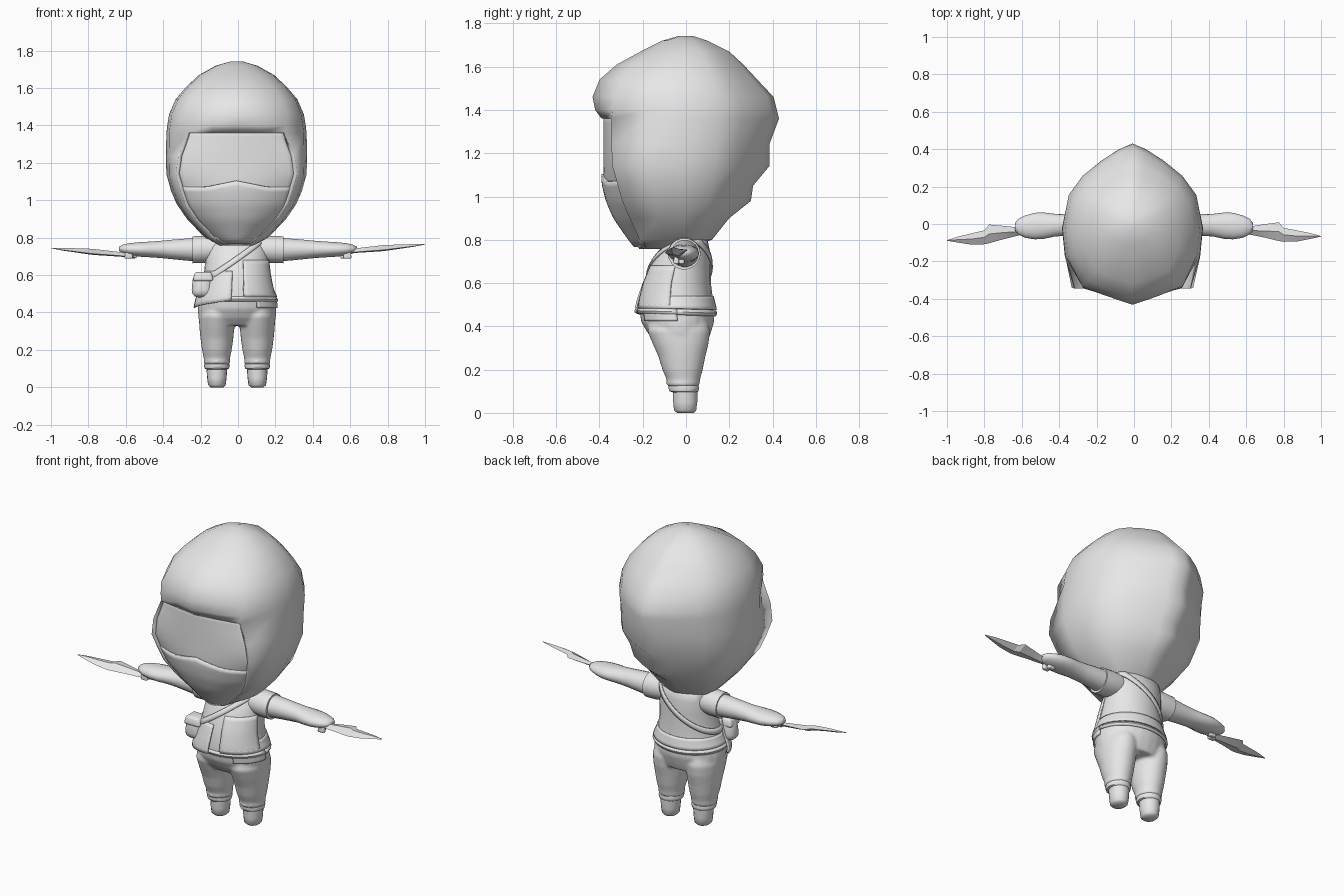
import bpy, bmesh, math
from mathutils import Vector

if "Cube" in bpy.data.objects:
    bpy.data.objects.remove(bpy.data.objects["Cube"])

mat = bpy.data.materials.new("plain_grey")
mat.diffuse_color = (0.8, 0.8, 0.8, 1)
mat.use_nodes = True
mat.node_tree.nodes["Principled BSDF"].inputs["Base Color"].default_value = mat.diffuse_color


def finish(name, bm, angle=40, thick=0.0, offset=-1, voxel=0.0):
    bmesh.ops.recalc_face_normals(bm, faces=bm.faces)
    me = bpy.data.meshes.new(name)
    bm.to_mesh(me)
    bm.free()
    me.materials.append(mat)
    ob = bpy.data.objects.new(name, me)
    bpy.context.collection.objects.link(ob)
    if thick:
        m = ob.modifiers.new("thickness", 'SOLIDIFY')
        m.thickness, m.offset = thick, offset
    if voxel:
        m = ob.modifiers.new("merge", 'REMESH')
        m.mode, m.voxel_size, m.use_smooth_shade = 'VOXEL', voxel, True
        m = ob.modifiers.new("soften", 'SMOOTH')
        m.factor, m.iterations = .5, 6
        return ob
    bpy.ops.object.select_all(action='DESELECT')
    ob.select_set(True)
    bpy.context.view_layer.objects.active = ob
    bpy.ops.object.shade_smooth_by_angle(angle=math.radians(angle))
    return ob


def add_rows(bm, rows, wrap=False, caps=False, keep=lambda r, c: True):
    """Join rows of points with quads; wrap closes each row into a ring."""
    vs = [[bm.verts.new(p) for p in row] for row in rows]
    n = len(rows[0])
    for r in range(len(rows) - 1):
        for c in range(n if wrap else n - 1):
            d = (c + 1) % n
            if keep(r, c):
                bm.faces.new((vs[r][c], vs[r][d], vs[r + 1][d], vs[r + 1][c]))
    if caps:
        bm.faces.new(vs[0])
        bm.faces.new(vs[-1])
    bmesh.ops.delete(bm, geom=[v for v in bm.verts if not v.link_faces], context='VERTS')


def skin(name, rows, wrap=False, caps=False, keep=lambda r, c: True, **kw):
    bm = bmesh.new()
    add_rows(bm, rows, wrap, caps, keep)
    return finish(name, bm, **kw)


def lerp_table(table, z):
    for a, b in zip(table, table[1:]):
        if a[0] <= z <= b[0]:
            t = (z - a[0]) / (b[0] - a[0])
            return [p + (q - p) * t for p, q in zip(a, b)]
    return table[0] if z < table[0][0] else table[-1]


def oval(z, w, yf, yb, cx=0.0, n=24):
    turn = [2 * math.pi * i / n for i in range(n)]
    return [(cx + w * math.cos(a), (yf + yb) / 2 + (yb - yf) / 2 * math.sin(a), z) for a in turn]


# --- hood: z, half width, front y, rim x, rim y, back y
HOOD = [(.757, .09, -.215, .05, -.20, .0), (.80, .17, -.25, .12, -.215, .12),
        (.90, .265, -.32, .22, -.26, .20), (.98, .32, -.355, .275, -.295, .30),
        (1.05, .35, -.372, .30, -.315, .31), (1.14, .375, -.385, .325, -.34, .385),
        (1.24, .377, -.385, .31, -.345, .385), (1.36, .375, -.39, .26, -.345, .43),
        (1.40, .37, -.42, .265, -.34, .42), (1.46, .36, -.432, .27, -.33, .405),
        (1.54, .325, -.40, .24, -.30, .33), (1.61, .265, -.32, .19, -.25, .265),
        (1.67, .20, -.21, .13, -.165, .20), (1.72, .11, -.11, .07, -.09, .10),
        (1.743, .03, -.03, .02, -.02, .03)]
HX = -.008


def hood_ring(z, w, yf, xr, yr, yb):
    k = min(1, max(0, (1.72 - z) / .25))          # back is more pointed lower down
    half = [(0, yf), (xr * .5, yf * .55 + yr * .45), (xr, yr), (w * .96, yr * .5),
            (w, -.02 * w / .37), (w * (.94 - .03 * k), yb * .36), (w * (.77 - .06 * k), yb * .60),
            (w * (.5 - .06 * k), yb * .79), (w * .19, yb * .93), (0, yb)]
    return [(HX + x, y, z) for x, y in half] + [(HX - x, y, z) for x, y in half[-2:0:-1]]


skin("hood", [hood_ring(*r) for r in HOOD], wrap=True, caps=True, angle=50, thick=.02,
     keep=lambda r, c: not (1 <= r <= 6 and c in (0, 1, 16, 17)))


# --- face and face mask: curved sheets set in the hood opening
def face_sheet(name, z0, top, out):
    rows = []
    for i in range(13):
        row = []
        for j in range(17):
            u = -1 + j / 8
            z = z0 + (top(u) - z0) * i / 12
            _, w, yf, xr, yr, yb = lerp_table(HOOD, min(z, 1.36))
            yc = max(yf, -.375)
            row.append((HX + (xr - .003) * u,
                        yc + (yr + .022 - yc) * u * u - out * (1 - u ** 4), z))
        rows.append(row)
    skin(name, rows, thick=.012, angle=50, offset=0)


face_sheet("face", .80, lambda u: 1.39, 0)
face_sheet("face_mask", .77, lambda u: 1.07 + .035 * max(0, 1 - abs(u) * 1.8)
           + .015 * max(0, abs(u) - .7), .010)

# --- body: z, half width, front y, back y
BODY = [(.30, .15, -.07, .06), (.33, .195, -.14, .10), (.37, .208, -.178, .115),
        (.42, .21, -.207, .13), (.47, .205, -.215, .13), (.52, .190, -.212, .125),
        (.60, .177, -.195, .115), (.68, .17, -.165, .115), (.75, .165, -.125, .11),
        (.80, .15, -.08, .10), (.825, .08, -.05, .07)]
BX = -.005
skin("torso", [oval(*r, cx=BX) for r in BODY[4:]], wrap=True, caps=True, angle=50)

LEG = [(0, .034, -.042, .036), (.012, .047, -.056, .048), (.05, .052, -.060, .053),
       (.105, .056, -.062, .054)]
CUFF = [(.095, .052, -.062, .05), (.10, .065, -.077, .058), (.115, .069, -.083, .062),
        (.128, .065, -.080, .058), (.14, .066, -.082, .058)]
TROUSER = [(.12, .066, -.080, .056), (.135, .072, -.092, .064), (.15, .069, -.088, .064),
           (.20, .080, -.110, .078), (.26, .088, -.128, .090), (.32, .094, -.155, .105),
           (.38, .096, -.180, .112), (.42, .08, -.17, .1)]

# trousers: hips and both legs merged into one soft form
bm = bmesh.new()
add_rows(bm, [oval(*r, cx=BX) for r in BODY[1:5]] + [oval(.49, .197, -.212, .127, cx=BX)],
         wrap=True, caps=True)
for s in (-1, 1):
    add_rows(bm, [oval(*r, cx=BX + s * .108) for r in TROUSER], wrap=True, caps=True)
finish("trousers", bm, voxel=.009)


def body_point(a, z, out):
    _, w, yf, yb = lerp_table(BODY, z)
    return Vector((BX + (w + out) * math.cos(a),
                   (yf + yb) / 2 + ((yb - yf) / 2 + out) * math.sin(a), z))


def wrap_patch(name, a0, a1, low, high, out, thick=.008, n=32, m=4):
    """Cloth lying on the body between two angles and two height rules."""
    rows = []
    for i in range(m + 1):
        row = []
        for j in range(n + 1):
            a = math.radians(a0 + (a1 - a0) * j / n)
            z = low(a) + (high(a) - low(a)) * i / m
            row.append(body_point(a, z, out(i / m)))
        rows.append(row)
    skin(name, rows, thick=thick, offset=0, angle=35)


# belt, jacket hem, front panels and skirt
wrap_patch("belt", 0, 360, lambda a: .455 - .006 * math.sin(a),
           lambda a: .478 - .006 * math.sin(a), lambda t: .003 + .007 * math.sin(math.pi * t))
wrap_patch("jacket_hem", -80, 245, lambda a: .482 - .006 * math.sin(a), lambda a: .54,
           lambda t: .010 - .009 * t)
wrap_patch("jacket_right_panel", 188, 262,
           lambda a: .425 + .04 * (math.degrees(a) - 188) / 74, lambda a: .62,
           lambda t: .022 - .022 * t, n=12, m=8)
wrap_patch("jacket_left_panel", 281, 350, lambda a: .482, lambda a: .68,
           lambda t: .008 - .008 * t, n=12, m=8)
wrap_patch("left_skirt", 300, 360, lambda a: .425, lambda a: .465,
           lambda t: .004, n=12)

# diagonal shoulder strap
strap_mid = lambda a: .69 + .72 * body_point(a, .68, 0).x
wrap_patch("shoulder_strap", 0, 360, lambda a: min(strap_mid(a) - .017, .775),
           lambda a: min(strap_mid(a) + .017, .80), lambda t: .005, n=48, m=2)


def blob(name, loc, size, round_off=.3):
    bm = bmesh.new()
    bmesh.ops.create_cube(bm, size=1)
    for v in bm.verts:
        k = 1 if v.co.z < 0 else .8
        v.co = Vector((v.co.x * size[0] * k, v.co.y * size[1] * k, v.co.z * size[2])) + Vector(loc)
    bmesh.ops.bevel(bm, geom=bm.edges[:], offset=min(size) * round_off, segments=3,
                    profile=.5, affect='EDGES')
    finish(name, bm, angle=45)


# hip pouch with flap
blob("pouch", (-.19, -.125, .548), (.122, .10, .135), .4)
blob("pouch_flap", (-.186, -.128, .592), (.112, .10, .05))

# x, centre z, half height, centre y, half depth
ARM = [(.14, .740, .066, -.005, .068), (.25, .736, .062, -.005, .064), (.36, .737, .052, -.006, .058),
       (.42, .737, .046, -.006, .060), (.48, .737, .042, -.009, .070), (.53, .737, .039, -.011, .071),
       (.58, .738, .033, -.014, .060), (.615, .739, .024, -.014, .044), (.635, .74, .012, -.014, .022)]
SLEEVE = [(.12, .742, .070, -.008, .072), (.18, .737, .074, -.008, .076),
          (.243, .735, .073, -.008, .075), (.243, .735, .060, -.008, .062)]


def side_oval(x, zc, rz, yc, ry, s, n=18):
    return [(s * x, yc + ry * math.cos(2 * math.pi * i / n),
             zc + rz * math.sin(2 * math.pi * i / n)) for i in range(n)]


for side, s in (("left", 1), ("right", -1)):
    # feet and trouser cuffs
    cx = BX + s * .108
    skin(side + "_foot", [oval(*r, cx=cx, n=18) for r in LEG], wrap=True, caps=True, angle=60)
    skin(side + "_cuff", [oval(*r, cx=cx, n=18) for r in CUFF], wrap=True, caps=True, angle=50)
    # arms
    skin(side + "_arm", [side_oval(*r, s) for r in ARM], wrap=True, caps=True, angle=60)
    skin(side + "_sleeve", [side_oval(*r, s) for r in SLEEVE], wrap=True, caps=True)
    # fingers closed round the grip
    for i, y in enumerate((-.045, -.02)):
        blob(f"{side}_finger_{i + 1}", (s * (.585 - .015 * i), y, .708), (.045, .026, .04))
    # blade: diamond section along x (x, centre y, half depth, half height)
    dy, dz = (0, 0) if s > 0 else (-.022, -.02)
    rows = []
    for x, yc, hd, hh in ((.54, -.025, .012, .010), (.62, -.035, .022, .012),
                          (.70, -.037, .036, .014), (.775, -.041, .050, .016),
                          (.80, -.058, .037, .015), (.87, -.064, .030, .011),
                          (.94, -.064, .016, .007), (.999, -.066, .002, .001)):
        z = .728 + (x - .6) * .09 + dz
        y = yc + dy * (x - .5) * 2
        rows.append([(s * x, y + hd, z + hh * .6), (s * x, y, z + hh),
                     (s * x, y - hd, z - hh * .6), (s * x, y, z - hh)])
    skin(side + "_blade", rows, wrap=True, caps=True, angle=15)
